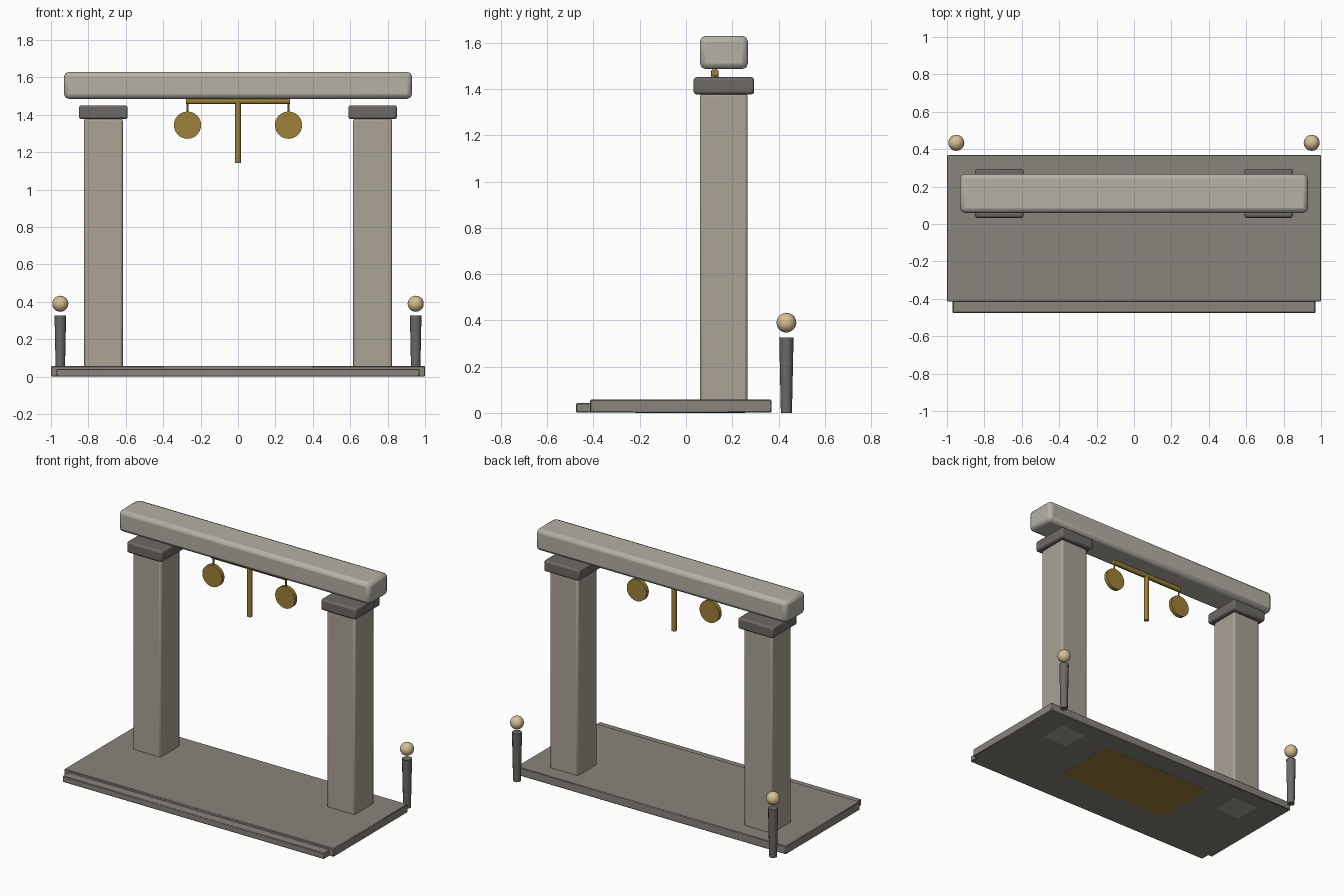
import bpy
from math import pi

if "Cube" in bpy.data.objects:
    bpy.data.objects.remove(bpy.data.objects["Cube"])


def material(name, r, g, b):
    m = bpy.data.materials.new(name)
    m.diffuse_color = (r, g, b, 1)
    m.use_nodes = True
    m.node_tree.nodes["Principled BSDF"].inputs["Base Color"].default_value = m.diffuse_color
    return m


PALE = material("pale_stone", 0.46, 0.44, 0.38)
WARM = material("warm_stone", 0.40, 0.36, 0.30)
FLOOR = material("floor_stone", 0.25, 0.23, 0.20)
DARK = material("dark_stone", 0.15, 0.14, 0.13)
BRASS = material("brass", 0.34, 0.22, 0.04)
GLOW = material("lamp_globe", 0.68, 0.52, 0.30)


def finish(name, mat):
    o = bpy.context.object
    o.name = name
    o.data.materials.append(mat)
    bpy.ops.object.shade_smooth_by_angle(angle=0.6)
    return o


def box(name, x, y, z, mat, bevel=0.0, segments=2):
    """Box from (min, max) ranges, with optional rounded edges."""
    bpy.ops.mesh.primitive_cube_add(
        size=1, location=[sum(r) / 2 for r in (x, y, z)])
    bpy.context.object.scale = [r[1] - r[0] for r in (x, y, z)]
    bpy.ops.object.transform_apply(location=False, rotation=False, scale=True)
    o = finish(name, mat)
    if bevel:
        b = o.modifiers.new("rounded_edges", 'BEVEL')
        b.width, b.segments = bevel, segments
    return o


def rod(name, loc, r1, r2, length, mat, rot=(0, 0, 0), sides=12):
    bpy.ops.mesh.primitive_cone_add(vertices=sides, radius1=r1, radius2=r2,
                                    depth=length, location=loc, rotation=rot)
    return finish(name, mat)


# Floor slab, front step and the plate set in its underside
box("floor_slab", (-1, 1), (-0.415, 0.37), (0.001, 0.057), FLOOR, 0.004, 1)
box("front_step", (-0.97, 0.97), (-0.475, -0.25), (0.001, 0.042), FLOOR, 0.004, 1)
box("under_plate", (-0.42, 0.42), (-0.22, 0.22), (0, 0.03), BRASS)

# Lintel
box("lintel", (-0.93, 0.93), (0.06, 0.268), (1.486, 1.63), PALE, 0.025)

for s, side in ((-1, "left"), (1, "right")):
    # Pillar with capital
    cx = s * 0.72
    box(side + "_pillar", (cx - 0.104, cx + 0.104), (0.06, 0.266), (0, 1.38), WARM, 0.012)
    box(side + "_capital", (cx - 0.13, cx + 0.13), (0.033, 0.295), (1.377, 1.451), DARK, 0.012)
    # Hanging disc
    rod(side + "_disc_hanger", (s * 0.27, 0.125, 1.435), 0.006, 0.006, 0.07, BRASS, sides=8)
    rod(side + "_disc", (s * 0.27, 0.125, 1.345), 0.073, 0.073, 0.026, BRASS, (pi / 2, 0, 0), 24)
    # Lamp post with floating globe
    rod(side + "_lamp_post", (s * 0.95, 0.434, 0.163), 0.024, 0.031, 0.326, DARK)
    bpy.ops.mesh.primitive_uv_sphere_add(segments=16, ring_count=10, radius=0.043,
                                         location=(s * 0.95, 0.434, 0.39))
    finish(side + "_lamp_globe", GLOW)

# Brass crossbar and centre rod
rod("crossbar", (0, 0.125, 1.473), 0.016, 0.016, 0.555, BRASS, (0, pi / 2, 0))
rod("centre_rod", (0, 0.125, 1.31), 0.016, 0.016, 0.335, BRASS)
